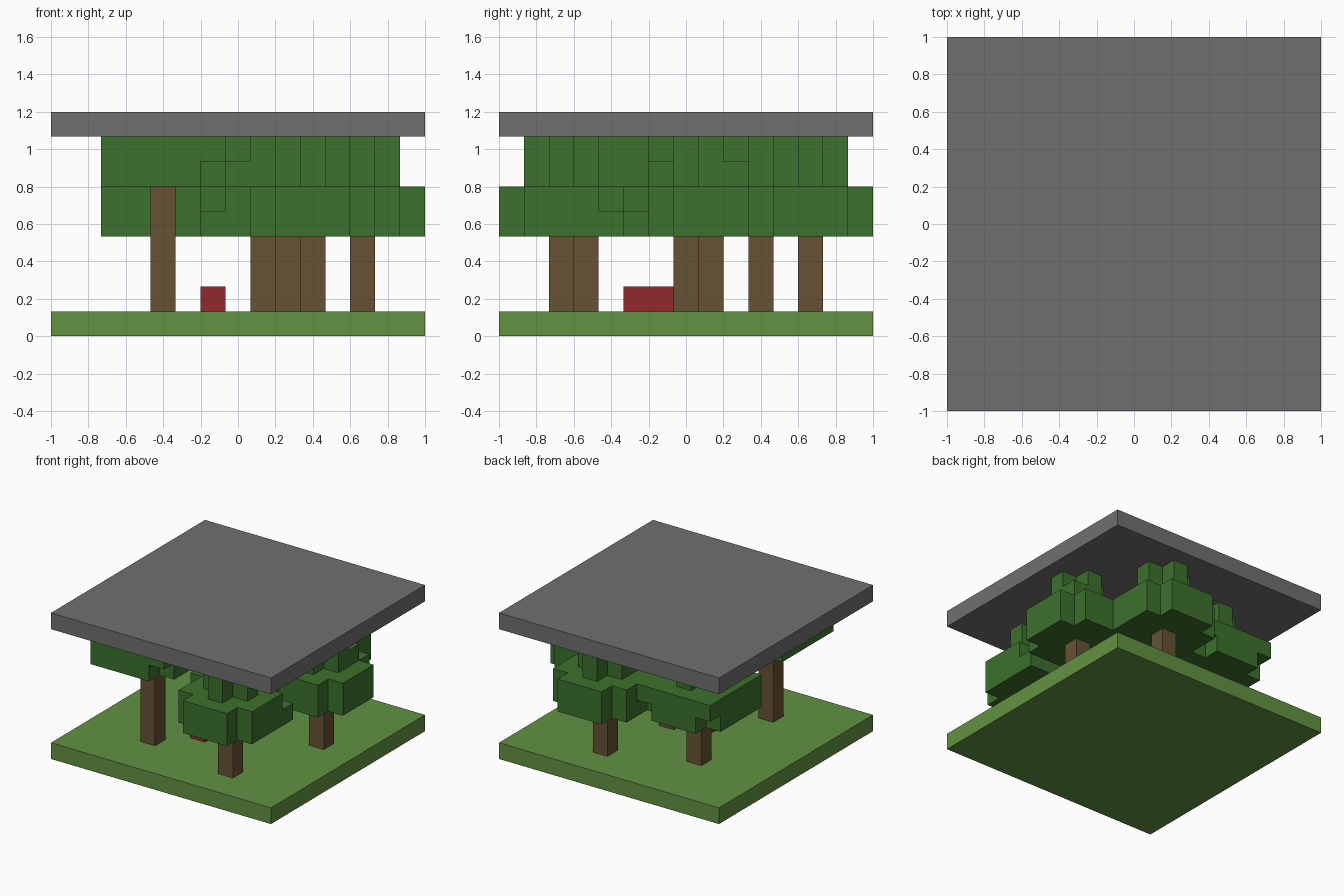
import bpy
import bmesh
from mathutils import Vector

cube = bpy.data.objects.get("Cube")
if cube:
    bpy.data.objects.remove(cube, do_unlink=True)

N = 15            # blocks along each side
U = 2 / N         # block size


def material(name, rgb):
    linear = [((c / 255 + 0.055) / 1.055) ** 2.4 for c in rgb] + [1]
    mat = bpy.data.materials.new(name)
    mat.use_nodes = True
    mat.diffuse_color = linear
    mat.node_tree.nodes["Principled BSDF"].inputs["Base Color"].default_value = linear
    return mat


grass = material("grass_green", (98, 146, 66))
stone = material("stone_grey", (112, 112, 112))
leaf = material("leaf_green", (60, 113, 45))
bark = material("bark_brown", (102, 82, 52))
red = material("red", (145, 42, 45))


def finish(name, bm, mat):
    mesh = bpy.data.meshes.new(name)
    bm.to_mesh(mesh)
    bm.free()
    mesh.materials.append(mat)
    obj = bpy.data.objects.new(name, mesh)
    bpy.context.collection.objects.link(obj)


def box(name, start, size, mat):
    """Box given in block coordinates."""
    bm = bmesh.new()
    bmesh.ops.create_cube(bm, size=1)
    for v in bm.verts:
        for a in range(3):
            v.co[a] = (start[a] + (v.co[a] + 0.5) * size[a]) * U - (a < 2)
    finish(name, bm, mat)


def shell(name, cells, mat):
    """Outer skin of a set of blocks, merged into large flat faces."""
    bm = bmesh.new()
    for cell in cells:
        for a in range(3):
            for s in (-1, 1):
                n = Vector((0, 0, 0))
                n[a] = s
                if tuple(int(c + d) for c, d in zip(cell, n)) in cells:
                    continue
                p, q = Vector((0, 0, 0)), Vector((0, 0, 0))
                p[(a + 1) % 3] = q[(a + 2) % 3] = 0.5
                mid = Vector(cell) + Vector((0.5, 0.5, 0.5)) + n / 2
                ring = [mid - p - q, mid + p - q, mid + p + q, mid - p + q]
                if s < 0:
                    ring.reverse()
                bm.faces.new([bm.verts.new(c * U - Vector((1, 1, 0))) for c in ring])
    bmesh.ops.remove_doubles(bm, verts=bm.verts, dist=U / 100)
    bmesh.ops.dissolve_limit(bm, angle_limit=0.01, verts=bm.verts, edges=bm.edges)
    finish(name, bm, mat)


def leaf_layer(x, y, z, radius, kept):
    """Square leaf layer that keeps only the named corners."""
    span = range(-radius, radius + 1)
    for dx in span:
        for dy in span:
            corner = ("n" if dy > 0 else "s") + ("e" if dx > 0 else "w")
            if abs(dx) == abs(dy) == radius and corner not in kept.split():
                continue
            leaves.add((x + dx, y + dy, z))


# Ground and roof slabs
box("ground", (0, 0, 0), (N, N, 1), grass)
box("stone_roof", (0, 0, 8), (N, N, 1), stone)

# Trees: trunk x, y, canopy base, then (radius, kept corners) for each layer
trees = [
    (10, 2, 4, [(2, "ne nw"), (2, ""), (1, ""), (1, "")]),
    (12, 8, 4, [(2, ""), (2, ""), (1, "ne sw"), (1, "")]),
    (9, 12, 4, [(2, ""), (2, "sw"), (1, "sw"), (1, "")]),
    (4, 10, 4, [(2, "sw"), (2, "sw nw ne"), (1, "se"), (1, "")]),
    (8, 7, 4, [(2, "sw se"), (2, ""), (1, "sw se nw"), (1, "")]),
    (4, 3, 6, [(2, "sw ne nw"), (2, "sw se ne nw")]),
]
leaves = set()
for number, (x, y, base, layers) in enumerate(trees, 1):
    box(f"trunk_{number}", (x, y, 1), (1, 1, base - 1), bark)
    for level, (radius, kept) in enumerate(layers):
        leaf_layer(x, y, base + level, radius, kept)
shell("tree_canopy", leaves, leaf)

# Red block on the ground
box("red_block", (6, 5, 1), (1, 2, 1), red)
